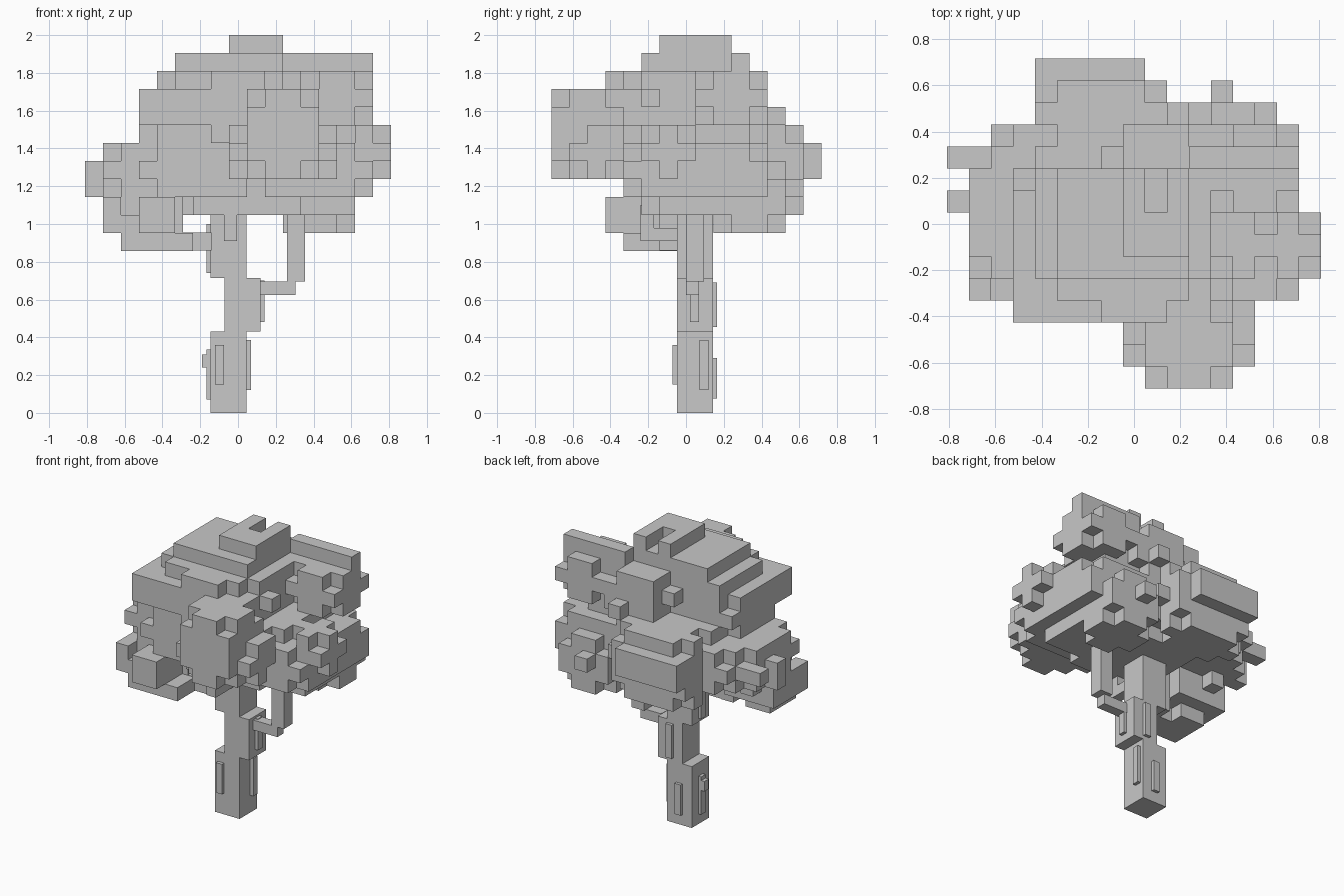
import bpy, bmesh, random
from itertools import product
from mathutils import Vector

if "Cube" in bpy.data.objects:
    bpy.data.objects.remove(bpy.data.objects["Cube"])

random.seed(11)
S = 2.0 / 21                                  # voxel edge
ORIGIN = Vector((-0.81, -0.712, 2 - 12 * S))  # corner of the first voxel
AXES = range(3)

grey = bpy.data.materials.new("plain grey")
grey.diffuse_color = (0.58, 0.58, 0.58, 1)
grey.use_nodes = True
grey.node_tree.nodes["Principled BSDF"].inputs["Base Color"].default_value = grey.diffuse_color


def finish(bm, name):
    mesh = bpy.data.meshes.new(name)
    bm.to_mesh(mesh)
    bm.free()
    mesh.materials.append(grey)
    bpy.context.collection.objects.link(bpy.data.objects.new(name, mesh))


def block(name, low, high):
    bm = bmesh.new()
    bmesh.ops.create_cube(bm, size=1)
    for v in bm.verts:
        v.co = [high[a] if v.co[a] > 0 else low[a] for a in AXES]
    finish(bm, name)


def step(cell, axis, amount):
    moved = list(cell)
    moved[axis] += amount
    return tuple(moved)


def clump(low, high):
    """Box of voxels; thick boxes lose their eight corners."""
    box = set(product(*(range(low[a], high[a] + 1) for a in AXES)))
    if min(high[a] - low[a] for a in AXES) >= 2:
        box -= set(product(*zip(low, high)))
    return box


def open_sides(cell, vox):
    return [(a, d) for a in AXES for d in (-1, 1) if step(cell, a, d) not in vox]


def voxel_mesh(name, vox):
    bm = bmesh.new()
    verts = {}
    for cell in sorted(vox):
        for axis, d in open_sides(cell, vox):
            base = step(cell, axis, 1) if d > 0 else cell
            b, c = (axis + 1) % 3, (axis + 2) % 3
            loop = [base, step(base, b, 1), step(step(base, b, 1), c, 1), step(base, c, 1)]
            for p in loop:
                if p not in verts:
                    verts[p] = bm.verts.new(ORIGIN + Vector(p) * S)
            bm.faces.new([verts[p] for p in loop][::d])
    bmesh.ops.dissolve_limit(bm, angle_limit=0.01, verts=bm.verts, edges=bm.edges)
    finish(bm, name)


# Leaf clumps: first and last voxel of each
leaves = set().union(
    clump((3, 4, 3), (13, 11, 5)),       # broad middle
    clump((4, 4, 6), (11, 11, 9)),       # upper middle
    clump((5, 5, 10), (10, 9, 10)),      # crown
    clump((8, 6, 11), (10, 9, 11)),      # cap
    clump((6, 5, 2), (11, 10, 2)),       # underside
    clump((10, 5, 6), (13, 10, 6)),      # right shelf
    clump((12, 8, 7), (15, 11, 9)),      # upper right
    clump((11, 10, 10), (15, 10, 10)),   # upper right ridge
    clump((11, 4, 3), (15, 11, 5)),      # lower right
    clump((11, 9, 1), (14, 12, 4)),      # right underside
    clump((11, 6, 2), (14, 8, 2)),       # right underside, front
    clump((14, 5, 4), (16, 7, 6)),       # right bump
    clump((8, 1, 4), (13, 4, 6)),        # front
    clump((9, 0, 4), (12, 3, 8)),        # front nose
    clump((7, 3, 6), (9, 4, 9)),         # front top
    clump((1, 4, 1), (4, 7, 2)),         # low left
    clump((3, 3, 1), (4, 4, 2)),         # low left front
    clump((2, 4, 0), (5, 6, 0)),         # low left underside
    clump((1, 5, 3), (4, 10, 5)),        # middle left
    clump((2, 8, 3), (4, 11, 5)),        # back left
    clump((3, 4, 6), (5, 9, 8)),         # upper left
    clump((3, 3, 7), (6, 5, 8)),         # upper left front
    clump((4, 11, 2), (9, 13, 6)),       # back
    clump((4, 14, 4), (8, 14, 5)),       # back nose
)
leaves -= clump((9, 8, 11), (9, 9, 11))  # notch in the cap
leaves -= clump((4, 10, 7), (7, 11, 9))  # hollow behind the crown

# Small leaf tufts and gaps scattered on the sides
inside = set(leaves)
for cell in sorted(inside):
    sides = open_sides(cell, inside)
    if len(sides) == 2 and random.random() < 0.06 and cell[2] < 11:
        leaves.discard(cell)
    elif len(sides) == 1 and random.random() < 0.05:
        axis, d = sides[0]
        tuft = step(cell, axis, d)
        if axis < 2 and 1 <= tuft[0] <= 15 and 3 <= tuft[1] <= 13:
            leaves.add(tuft)
leaves |= {(0, 8, 4), (0, 8, 3), (0, 10, 4), (12, 13, 3)}
voxel_mesh("leaf_canopy", leaves)

# Trunk sections: each is offset sideways from the one below
for name, x, z0, z1 in (("lower", -0.05, 0, 0.43), ("middle", 0.023, 0.43, 0.715),
                        ("upper", -0.05, 0.715, 1.2)):
    block("trunk_" + name, (x - S, 0.048 - S, z0), (x + S, 0.048 + S, z1))

# Branches
block("right_branch_arm", (0.1, 0, 0.625), (0.305, 0.07, 0.695))
block("right_branch_upright", (0.26, 0, 0.695), (0.355, 0.095, 1.15))
block("left_branch", (-0.335, -0.14, 0.86), (-0.14, -0.045, 0.955))
block("left_branch_tip", (-0.335, -0.14, 0.955), (-0.29, -0.045, 1.15))
block("front_branch", (-0.075, -0.24, 0.91), (-0.005, -0.04, 0.98))
block("front_branch_tip", (-0.075, -0.24, 0.98), (-0.005, -0.17, 1.1))

# Bark strips: centre, bottom and top
for name, x, y, z0, z1 in (
        ("left_low", -0.142, 0.045, 0.07, 0.335), ("left_knob", -0.167, 0.045, 0.24, 0.31),
        ("left_high", -0.142, 0.045, 0.74, 1.0), ("front", -0.098, -0.048, 0.15, 0.36),
        ("right_low", 0.045, 0.095, 0.12, 0.385), ("right_middle", 0.116, 0.045, 0.48, 0.7),
        ("back_low", -0.05, 0.141, 0.075, 0.29), ("back_middle", 0.02, 0.141, 0.455, 0.69)):
    block("bark_" + name, (x - 0.024, y - 0.024, z0), (x + 0.024, y + 0.024, z1))
